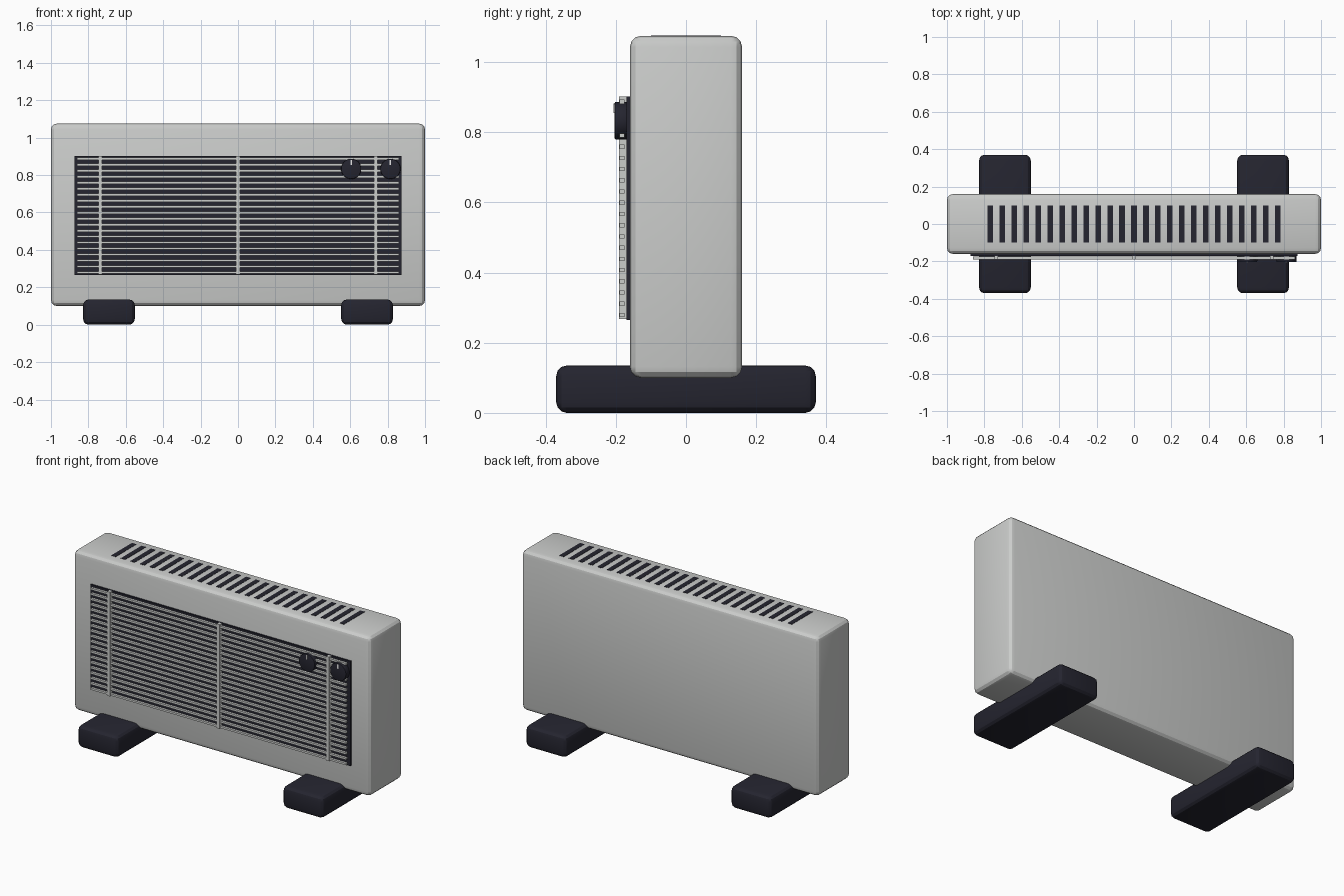
import bpy, math

if "Cube" in bpy.data.objects:
    bpy.data.objects.remove(bpy.data.objects["Cube"])


def material(name, rgb):
    m = bpy.data.materials.new(name)
    m.diffuse_color = (*rgb, 1)
    m.use_nodes = True
    m.node_tree.nodes["Principled BSDF"].inputs["Base Color"].default_value = m.diffuse_color
    return m


GREY = material("light grey", (0.60, 0.61, 0.60))
DARK = material("dark charcoal", (0.018, 0.018, 0.029))
WHITE = material("off white", (0.8, 0.8, 0.8))


def finish(ob, name, mat, bevel, segments):
    ob.name = name
    ob.data.materials.append(mat)
    if bevel:
        mod = ob.modifiers.new("bevel", "BEVEL")
        mod.width = bevel
        mod.segments = segments
        bpy.context.view_layer.objects.active = ob
        bpy.ops.object.modifier_apply(modifier="bevel")
        bpy.ops.object.shade_smooth_by_angle(angle=math.radians(25))
    return ob


def box(name, x, y, z, mat, bevel=0, segments=3):
    """Box from (min, max) pairs on each axis."""
    bpy.ops.mesh.primitive_cube_add(size=1, location=[(a + b) / 2 for a, b in (x, y, z)])
    ob = bpy.context.object
    ob.scale = [b - a for a, b in (x, y, z)]
    bpy.ops.object.transform_apply(location=False, rotation=False, scale=True)
    return finish(ob, name, mat, bevel, segments)


# Casing
box("casing", (-1, 1), (-0.16, 0.16), (0.10, 1.075), GREY, 0.032)

# Feet
for side, cx in (("left", -0.69), ("right", 0.69)):
    box(side + "_foot", (cx - 0.138, cx + 0.138), (-0.37, 0.37), (0, 0.135), DARK, 0.03)

# Dark front panel
box("front_panel", (-0.875, 0.875), (-0.17, -0.15), (0.265, 0.902), DARK)

# Horizontal grille slats
for i in range(20):
    z = 0.279 + i * 0.032
    box(f"grille_slat_{i + 1}", (-0.86, 0.86), (-0.189, -0.175), (z - 0.006, z + 0.006), GREY)

# Vertical grille bars, reaching back to the panel
for i, x in enumerate((-0.737, 0, 0.737)):
    box(f"grille_bar_{i + 1}", (x - 0.01, x + 0.01), (-0.191, -0.168), (0.268, 0.902), GREY)

# Control knobs with pointers
for i, x in enumerate((0.605, 0.815)):
    bpy.ops.mesh.primitive_cylinder_add(vertices=32, radius=0.054, depth=0.04,
                                        location=(x, -0.184, 0.833),
                                        rotation=(math.pi / 2, 0, 0))
    finish(bpy.context.object, f"knob_{i + 1}", DARK, 0.005, 2)
    box(f"knob_pointer_{i + 1}", (x - 0.004, x + 0.004), (-0.206, -0.2), (0.855, 0.882), WHITE)

# Vent slots across the top
for i in range(25):
    x = (i - 12) * 0.064
    box(f"top_vent_{i + 1}", (x - 0.015, x + 0.015), (-0.1, 0.1), (1.07, 1.0765), DARK)
